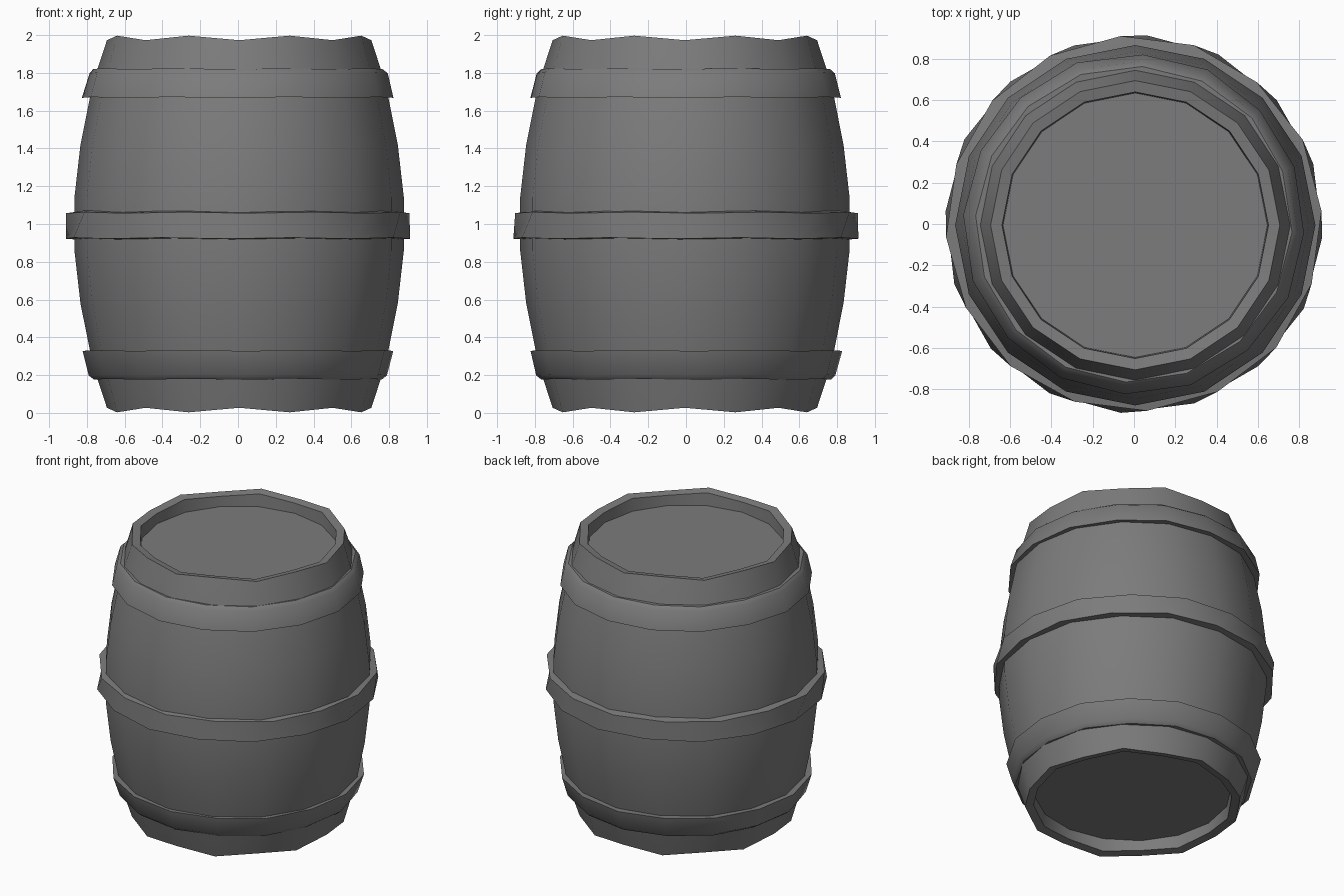
import bpy, bmesh, math, random

random.seed(4)
SIDES = 16

cube = bpy.data.objects.get("Cube")
if cube:
    bpy.data.objects.remove(cube)

grey = bpy.data.materials.new("barrel grey")
grey.use_nodes = True
COLOUR = (0.2, 0.2, 0.2, 1)
grey.diffuse_color = COLOUR
grey.node_tree.nodes["Principled BSDF"].inputs["Base Color"].default_value = COLOUR


def lathe(name, profile, closed=False, wobble=0.0, shift=0.0):
    """Spin (radius, height, zigzag, turn) points; open profiles get flat end caps."""
    bm = bmesh.new()
    rings = []
    for radius, height, zigzag, turn in profile:
        ring = []
        for i in range(SIDES):
            a = math.tau * i / SIDES + math.radians(turn)
            r = radius + random.uniform(-wobble, wobble)
            z = height + (zigzag if i % 2 else -zigzag)
            ring.append(bm.verts.new((r * math.cos(a) + shift, r * math.sin(a) - shift, z)))
        rings.append(ring)
    pairs = list(zip(rings, rings[1:]))
    if closed:
        pairs.append((rings[-1], rings[0]))
    else:
        bm.faces.new(rings[0])
        bm.faces.new(rings[-1])
    for low, high in pairs:
        for i in range(SIDES):
            j = (i + 1) % SIDES
            bm.faces.new((low[i], low[j], high[j], high[i]))
    bmesh.ops.recalc_face_normals(bm, faces=bm.faces)
    mesh = bpy.data.meshes.new(name)
    bm.to_mesh(mesh)
    bm.free()
    mesh.materials.append(grey)
    obj = bpy.data.objects.new(name, mesh)
    bpy.context.collection.objects.link(obj)
    bpy.ops.object.select_all(action="DESELECT")
    obj.select_set(True)
    bpy.context.view_layer.objects.active = obj
    bpy.ops.object.shade_smooth_by_angle(angle=math.radians(38))
    return obj


# Bulging body with recessed ends and uneven rims
half = [(0.64, 0.895, 0, 0), (0.645, 0.975, 0.01, 0), (0.7, 0.985, 0.012, 0),
        (0.75, 0.82, 0, 0), (0.79, 0.67, 0, 0), (0.84, 0.42, 0, 0), (0.872, 0.14, 0, 0)]
lower = [(r, 1 - h, -zig, t) for r, h, zig, t in half]
upper = [(r, 1 + h, zig, t) for r, h, zig, t in reversed(half)]
lathe("barrel_body", lower + upper, shift=0.006)

# Middle hoop, slightly twisted
lathe("middle_hoop", [(0.85, 0.92, 0.003, 0), (0.915, 0.925, 0.003, -4),
                      (0.91, 1.06, 0.003, 4), (0.85, 1.07, 0.005, 0)],
      closed=True, wobble=0.004)

# Flared end hoops, mirrored about the middle
for name, side, turn in (("bottom_hoop", -1, 3), ("top_hoop", 1, -3)):
    lathe(name, [(r, 1 + side * h, 0.002, turn) for r, h in
                 ((0.74, 0.675), (0.825, 0.67), (0.79, 0.80), (0.765, 0.822), (0.72, 0.82))],
          closed=True, wobble=0.004)
